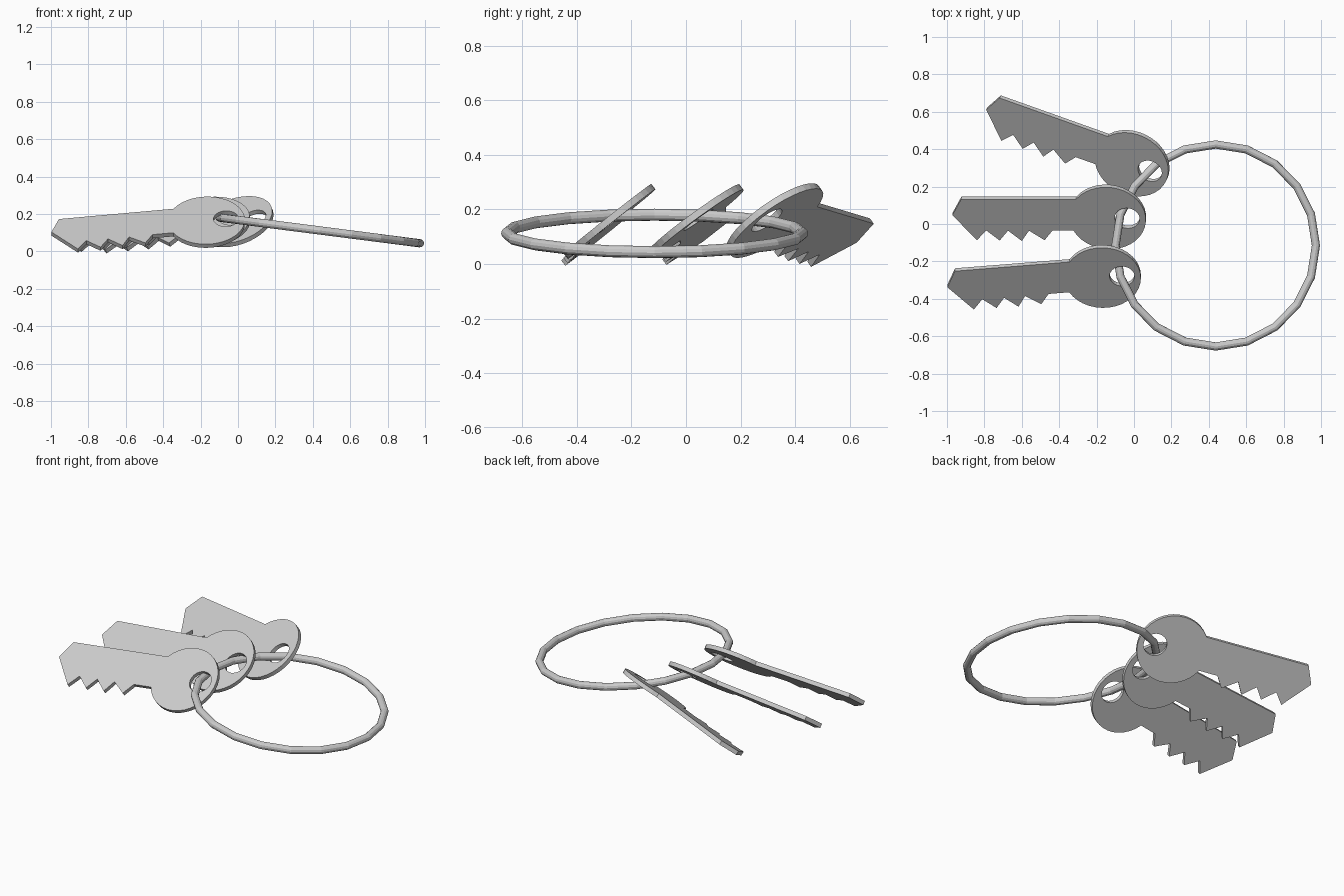
import bpy
from math import cos, sin, pi, atan2, atan
from mathutils import Matrix, Vector

if "Cube" in bpy.data.objects:
    bpy.data.objects.remove(bpy.data.objects["Cube"])

BOW_R = 0.205
HOLE_R = 0.067
THICK = 0.025


def arc(cx, r, a0, a1, n):
    return [(cx + r * cos(a0 + (a1 - a0) * i / n),
             r * sin(a0 + (a1 - a0) * i / n)) for i in range(n + 1)]


# Key outline: toothed blade pointing +x, round bow at the origin
blade = [(0.78, 0.125), (0.833, 0.02), (0.71, -0.145), (0.657, -0.08),
         (0.588, -0.147), (0.54, -0.082), (0.47, -0.15), (0.427, -0.082),
         (0.347, -0.145), (0.30, -0.08)]
bow = arc(0, BOW_R, atan2(0.125, 0.163), 2 * pi - atan2(0.08, 0.189), 30)
hole = arc(-0.105, HOLE_R, 0, 2 * pi, 24)[:-1]
outline = bow + blade[::-1]


def key_mesh():
    cu = bpy.data.curves.new("key_profile", 'CURVE')
    cu.dimensions = '2D'
    cu.fill_mode = 'BOTH'
    cu.extrude = THICK / 2
    for pts in (outline, hole):
        sp = cu.splines.new('POLY')
        sp.points.add(len(pts) - 1)
        for p, (x, y) in zip(sp.points, pts):
            p.co = (x, y, 0, 1)
        sp.use_cyclic_u = True
    ob = bpy.data.objects.new("key_profile", cu)
    bpy.context.collection.objects.link(ob)
    bpy.context.view_layer.update()
    me = bpy.data.meshes.new_from_object(
        ob.evaluated_get(bpy.context.evaluated_depsgraph_get()))
    bpy.data.objects.remove(ob)
    for f in me.polygons:
        f.use_smooth = False
    return me


# Three keys: bow centre, blade direction, width direction
keys = [
    ("front_key", (-0.168, -0.28, 0.156), (-1, -0.08, -0.09), (-0.118, 0.78, 0.615)),
    ("middle_key", (-0.14, 0.038, 0.161), (-1, 0, -0.098), (-0.06, 0.81, 0.585)),
    ("back_key", (-0.01, 0.325, 0.159), (-0.936, 0.333, -0.1), (0.21, 0.76, 0.61)),
]
mesh = key_mesh()
for name, c, u, v in keys:
    u = Vector(u).normalized()
    w = u.cross(Vector(v)).normalized()
    v = w.cross(u)
    ob = bpy.data.objects.new(name, mesh)
    ob.matrix_world = Matrix.Translation(c) @ Matrix((u, v, w)).transposed().to_4x4()
    bpy.context.collection.objects.link(ob)

# Tilted ring through the three holes
bpy.ops.mesh.primitive_torus_add(
    major_segments=20, minor_segments=12, major_radius=0.54, minor_radius=0.022,
    location=(0.437, -0.115, 0.112), rotation=(0, atan(0.128), 0))
bpy.context.object.name = "split_ring"
